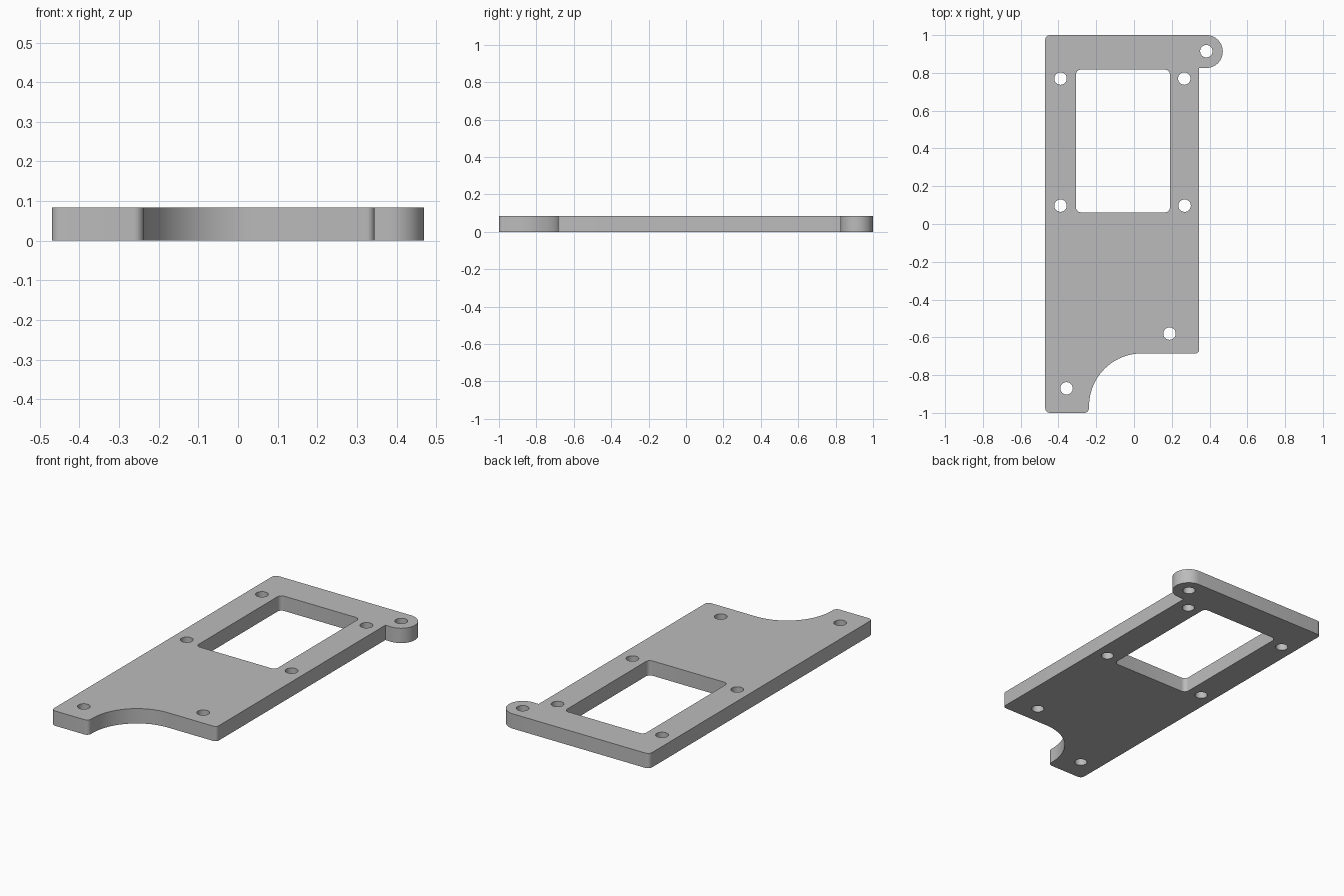
import bpy
import bmesh
from math import cos, sin, radians

if "Cube" in bpy.data.objects:
    bpy.data.objects.remove(bpy.data.objects["Cube"])

THICK = 0.084
LEFT, RIGHT, BACK, FRONT = -0.47, 0.345, 1.0, -1.0


def arc(cx, cy, r, start, end, steps):
    """Points along an arc, angles in degrees."""
    angles = [radians(start + (end - start) * i / steps) for i in range(steps + 1)]
    return [(cx + r * cos(a), cy + r * sin(a)) for a in angles]


def rounded_rect(x0, x1, y0, y1, r):
    return (arc(x1 - r, y1 - r, r, 0, 90, 6) + arc(x0 + r, y1 - r, r, 90, 180, 6)
            + arc(x0 + r, y0 + r, r, 180, 270, 6) + arc(x1 - r, y0 + r, r, 270, 360, 6))


# Outer outline, counter-clockwise from the round ear at the back
r = 0.025
ear = 0.087
notch_r, notch_y, foot_x = 0.28, -0.965, -0.238
outline = (
    [(RIGHT, BACK - 2 * ear)]
    + arc(0.47 - ear, BACK - ear, ear, -90, 90, 28)
    + arc(LEFT + r, BACK - r, r, 90, 180, 6)
    + arc(LEFT + r, FRONT + r, r, 180, 270, 6)
    + arc(foot_x - r, FRONT + r, r, 270, 360, 6)
    + arc(foot_x + notch_r, notch_y, notch_r, 180, 90, 24)
    + arc(RIGHT - 0.02, notch_y + notch_r + 0.02, 0.02, 270, 360, 6)
)

# Window and screw holes
holes = [(-0.389, 0.77), (0.266, 0.77), (-0.389, 0.097), (0.268, 0.097),
         (0.188, -0.58), (-0.357, -0.87), (0.383, 0.915)]
loops = [outline, rounded_rect(-0.307, 0.19, 0.062, 0.817, r)]
loops += [arc(x, y, 0.033, 0, 345, 23) for x, y in holes]

# Flat face with openings, then extruded to a plate
bm = bmesh.new()
edges = []
for loop in loops:
    verts = [bm.verts.new((x, y, 0)) for x, y in loop]
    edges += [bm.edges.new((a, b)) for a, b in zip(verts, verts[1:] + verts[:1])]
bmesh.ops.triangle_fill(bm, edges=edges, use_beauty=True, normal=(0, 0, 1))
top = bmesh.ops.extrude_face_region(bm, geom=bm.faces[:])
bmesh.ops.translate(bm, vec=(0, 0, THICK),
                    verts=[v for v in top["geom"] if isinstance(v, bmesh.types.BMVert)])
bmesh.ops.recalc_face_normals(bm, faces=bm.faces[:])
mesh = bpy.data.meshes.new("mounting_plate")
bm.to_mesh(mesh)
bm.free()

plate = bpy.data.objects.new("mounting_plate", mesh)
bpy.context.collection.objects.link(plate)

# Plain grey material
grey = bpy.data.materials.new("plain_grey")
grey.use_nodes = True
colour = (0.5, 0.5, 0.5, 1)
grey.diffuse_color = colour
grey.node_tree.nodes["Principled BSDF"].inputs["Base Color"].default_value = colour
mesh.materials.append(grey)

# Smooth round walls, sharp rims
bpy.ops.object.select_all(action="DESELECT")
plate.select_set(True)
bpy.context.view_layer.objects.active = plate
bpy.ops.object.shade_smooth_by_angle(angle=radians(30))
